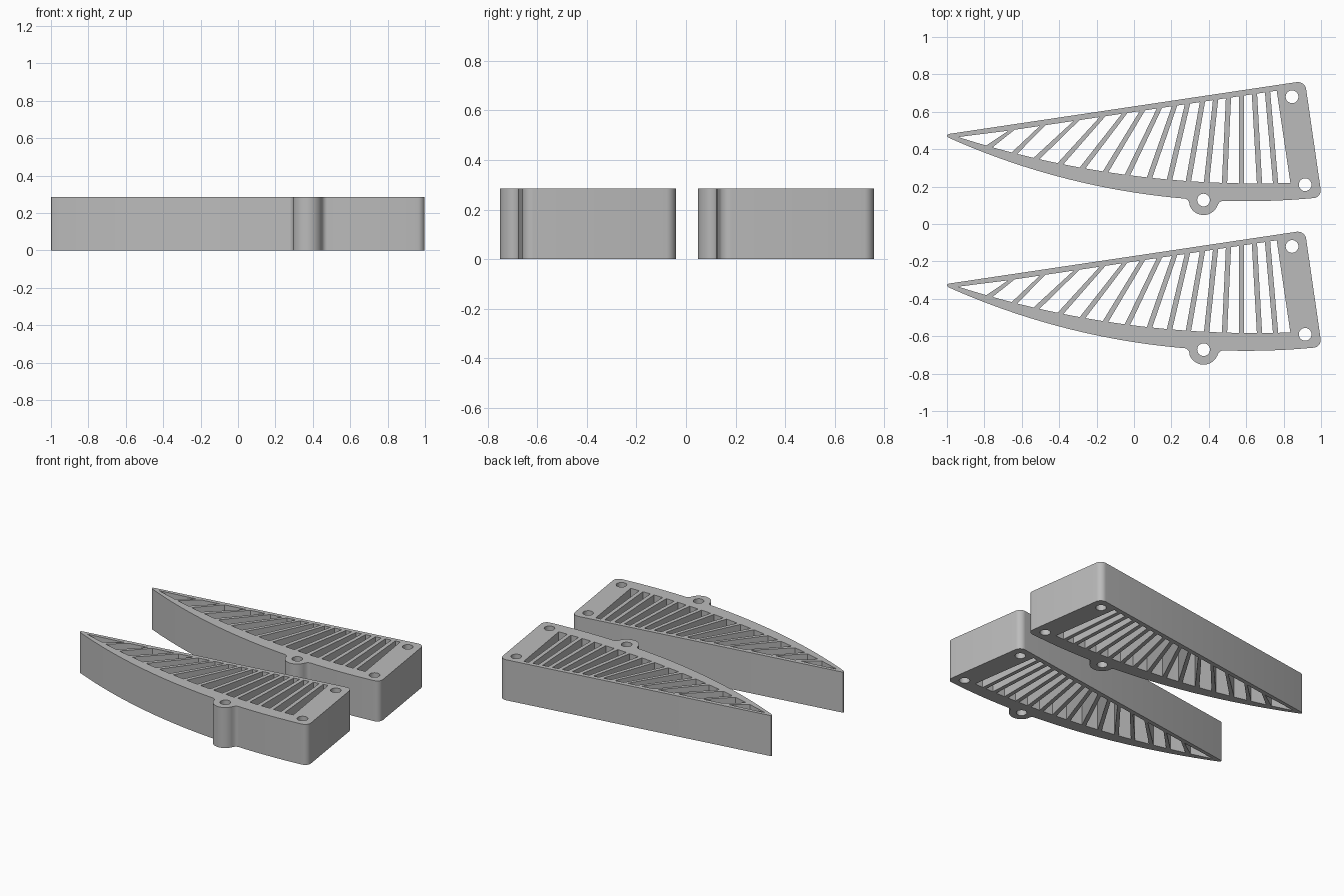
import bpy
import bmesh
from math import sqrt, sin, cos, atan2, pi
from mathutils import Vector

HEIGHT = 0.285
SPACING = 0.80
TAB = Vector((0.372, 0.128))
TAB_R = 0.08
FILLET = 0.03

if "Cube" in bpy.data.objects:
    bpy.data.objects.remove(bpy.data.objects["Cube"], do_unlink=True)

grey = bpy.data.materials.new("plain grey")
grey.use_nodes = True
colour = (0.5, 0.5, 0.5, 1)
grey.diffuse_color = colour
grey.node_tree.nodes["Principled BSDF"].inputs["Base Color"].default_value = colour


# Boundary curves of the outer wall and of the open grille
def outer_bottom(x):
    return 0.122 + 3.9 - sqrt(3.9 ** 2 - (x - 0.6) ** 2)


def outer_top(x):
    return 0.629 + 0.149 * x


def inner_bottom(x):
    return 0.217 + 5.22 - sqrt(5.22 ** 2 - (x - 0.65) ** 2)


def inner_top(x):
    return 0.599 + 0.149 * x


def arc(centre, radius, start, end, steps):
    angles = [start + (end - start) * i / steps for i in range(steps + 1)]
    return [Vector((centre[0] + radius * cos(a), centre[1] + radius * sin(a))) for a in angles]


def along(func, x0, x1, steps):
    xs = [x0 + (x1 - x0) * i / steps for i in range(steps + 1)]
    return [Vector((x, func(x))) for x in xs]


def rounded(before, corner, after, radius, steps=8):
    """Arc tangent to both edges that meet at a corner."""
    a, b = (before - corner).normalized(), (after - corner).normalized()
    half = a.angle(b) / 2
    centre = corner + (a + b).normalized() * (radius / sin(half))
    reach = radius * cos(half) / sin(half)
    p, q = corner + a * reach - centre, corner + b * reach - centre
    start = atan2(p.y, p.x)
    sweep = (atan2(q.y, q.x) - start) % (2 * pi)
    return arc(centre, radius, start, start + sweep, steps)


def outline():
    """Counter-clockwise outer wall, with the screw tab on its curved side."""
    reach = sqrt((TAB_R + FILLET) ** 2 - FILLET ** 2)
    left = Vector((TAB.x - reach, outer_bottom(TAB.x - reach) - FILLET))
    right = Vector((TAB.x + reach, outer_bottom(TAB.x + reach) - FILLET))
    to_left, to_right = TAB - left, TAB - right
    a = atan2(to_left.y, to_left.x)
    b = atan2(to_right.y, to_right.x)
    low = Vector((1.004, outer_bottom(1.004)))
    high = Vector((0.914, outer_top(0.914)))
    tip = Vector((-0.988, outer_top(-0.988)))
    points = along(outer_bottom, -0.99, left.x, 32)
    points += arc(left, FILLET, pi / 2, a, 8)[1:]
    points += arc(TAB, TAB_R, pi + a, pi + b, 24)[1:]
    points += arc(right, FILLET, b, pi / 2, 8)[1:]
    points += along(outer_bottom, right.x, 0.94, 10)[1:]
    points += rounded(Vector((0.94, outer_bottom(0.94))), low, high, 0.04)
    points += rounded(low, high, tip, 0.045)
    points += [tip, Vector((-0.997, 0.478)), Vector((-1, 0.473)), Vector((-0.998, 0.467))]
    return points


# Fanned bars of the grille: where each meets the lower and upper edge
BAR_LOW = [-0.773, -0.639, -0.521, -0.393, -0.275, -0.152, -0.035, 0.083,
           0.19, 0.291, 0.388, 0.484, 0.575, 0.671, 0.757]
BAR_HIGH = [-0.655, -0.489, -0.307, -0.168, -0.05, 0.045, 0.136, 0.217,
            0.286, 0.366, 0.436, 0.505, 0.575, 0.644, 0.714]


def slots():
    """Openings left between neighbouring bars."""
    result = []
    prev_low = prev_high = -0.94
    for i, (low, high) in enumerate(zip(BAR_LOW, BAR_HIGH)):
        rise = inner_top(high) - inner_bottom(low)
        lean = sqrt(rise ** 2 + (high - low) ** 2) / rise
        half = min(0.028, 0.02 + 0.001 * i) / 2 * lean
        result.append((prev_low, low - half, high - half, prev_high))
        prev_low, prev_high = low + half, high + half
    result.append((prev_low, 0.836, 0.763, prev_high))
    loops = []
    for a, b, c, d in result:
        loop = along(inner_bottom, a, b, 3) + [Vector((c, inner_top(c)))]
        if d > -0.93:
            loop.append(Vector((d, inner_top(d))))
        loops.append(loop)
    return loops


def vent_mesh():
    """Fill the flat profile with its holes and give it height."""
    curve = bpy.data.curves.new("vent_profile", "CURVE")
    curve.dimensions = "2D"
    curve.fill_mode = "BOTH"
    curve.extrude = HEIGHT / 2
    holes = [(0.845, 0.68), (0.915, 0.21), TAB]
    loops = [outline()] + slots() + [arc(h, 0.034, 0, 2 * pi, 32)[:-1] for h in holes]
    for loop in loops:
        spline = curve.splines.new("POLY")
        spline.points.add(len(loop) - 1)
        for point, co in zip(spline.points, loop):
            point.co = (co.x, co.y, 0, 1)
        spline.use_cyclic_u = True
    helper = bpy.data.objects.new("vent_profile", curve)
    bpy.context.collection.objects.link(helper)
    graph = bpy.context.evaluated_depsgraph_get()
    mesh = bpy.data.meshes.new_from_object(helper.evaluated_get(graph))
    bpy.data.objects.remove(helper, do_unlink=True)
    bm = bmesh.new()
    bm.from_mesh(mesh)
    bmesh.ops.remove_doubles(bm, verts=bm.verts, dist=0.0002)
    bmesh.ops.recalc_face_normals(bm, faces=bm.faces)
    bm.to_mesh(mesh)
    bm.free()
    mesh.materials.clear()
    mesh.materials.append(grey)
    return mesh


# Two identical vents, one behind the other
for name, shift in (("back_vent", 0), ("front_vent", -SPACING)):
    vent = bpy.data.objects.new(name, vent_mesh())
    vent.location = (0, shift, HEIGHT / 2)
    bpy.context.collection.objects.link(vent)
    bpy.ops.object.select_all(action="DESELECT")
    vent.select_set(True)
    bpy.context.view_layer.objects.active = vent
    bpy.ops.object.shade_smooth_by_angle(angle=pi / 6)
